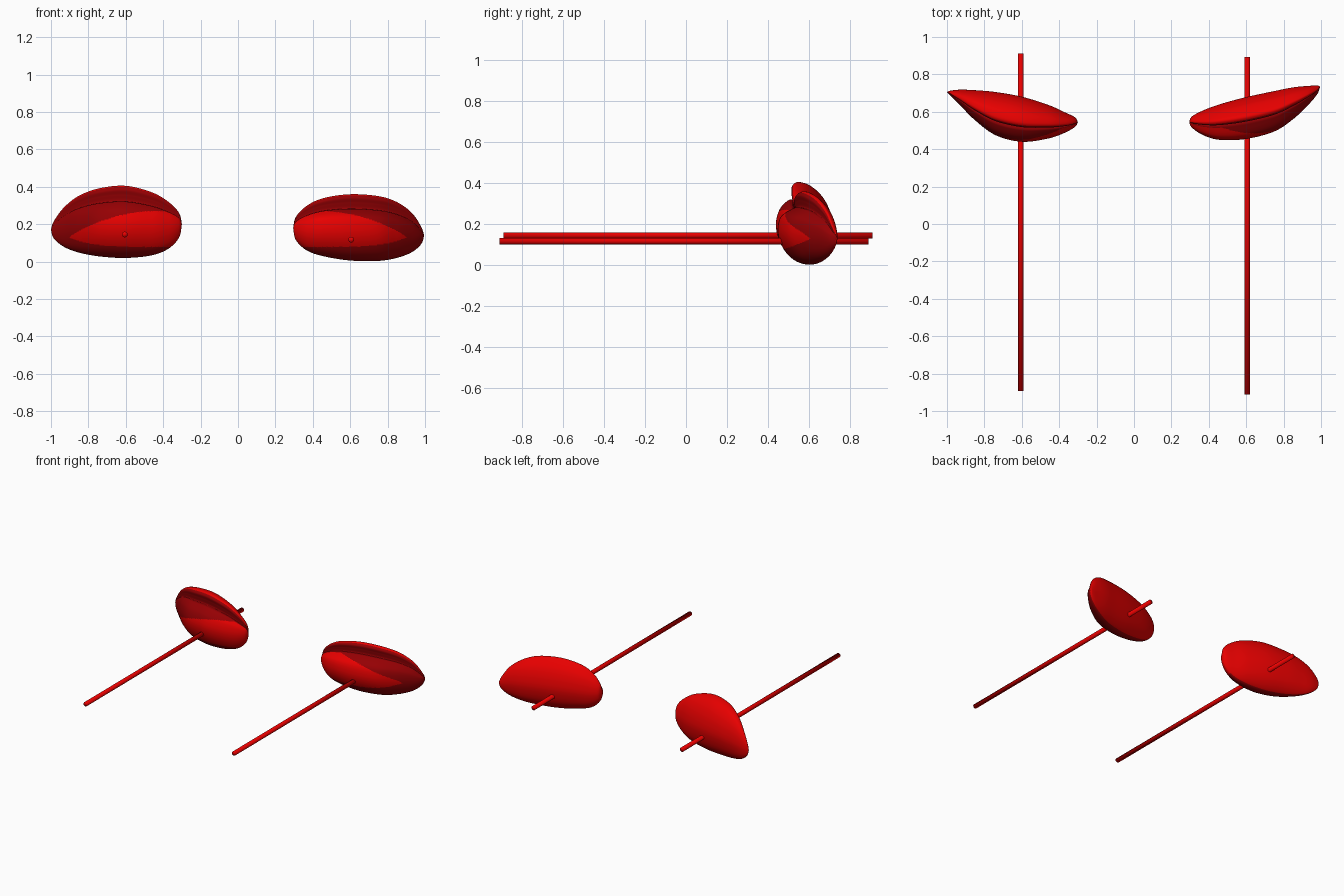
import bpy, bmesh, math
from mathutils import Vector

if "Cube" in bpy.data.objects:
    bpy.data.objects.remove(bpy.data.objects["Cube"])


def material(name, colour):
    m = bpy.data.materials.new(name)
    m.diffuse_color = (*colour, 1)
    m.use_nodes = True
    m.node_tree.nodes["Principled BSDF"].inputs["Base Color"].default_value = m.diffuse_color
    return m


red = material("bright red", (0.8, 0.0, 0.0))
dark = material("dark red", (0.3, 0.0, 0.001))


def spline(pts, steps, closed):
    """Catmull-Rom samples through points of any size."""
    n = len(pts)
    get = (lambda i: Vector(pts[i % n])) if closed else (lambda i: Vector(pts[max(0, min(n - 1, i))]))
    out = []
    for i in range(n if closed else n - 1):
        a, b, c, d = get(i - 1), get(i), get(i + 1), get(i + 2)
        for s in range(steps):
            t = s / steps
            out.append(0.5 * (2 * b + (c - a) * t + (2 * a - 5 * b + 4 * c - d) * t * t
                              + (3 * b - a - 3 * c + d) * t ** 3))
    if not closed:
        out.append(Vector(pts[-1]))
    return out


SUB = 14


def section(rim):
    """Cross-section (front-back, up) with a lower lip, a groove and an upper rim."""
    return spline([(1, .42), (.96, .64), (.83, .83), (.64, .96), (rim + .1, 1.0),
                   (rim, .95), (rim + .02, .87), (rim + .03, .785), (rim - .08, .77),
                   (.08, .66), (0, .48), (.05, .29), (.22, .11), (.45, .01),
                   (.68, .01), (.9, .17)], SUB, True)


def in_lens(x, z):
    """True inside the bright lens-shaped face on the front lip."""
    t = (.9 - abs(x)) / .6
    if t < 0:
        return False
    top = .13 + .14 * math.sin(min(t, 1) * 2.05) ** .8
    return .078 + .05 * max(0, 1 - t) ** 5 < z < top


def shell(name, stations, rim):
    # loft the section along x
    boxes = [(s[0], s[1], s[2]) for s in stations]
    heights = [(s[3], s[4]) for s in stations]
    sec = section(rim)
    n = len(sec)
    bm = bmesh.new()
    rings = []
    for (x, yb, yf), (zt, zb) in zip(spline(boxes, 20, False), spline(heights, 20, False)):
        rings.append([bm.verts.new((x, yf + a * (yb - yf), zb + b * (zt - zb))) for a, b in sec])
    for r, s in zip(rings, rings[1:]):
        for i in range(n):
            f = bm.faces.new((r[i], r[(i + 1) % n], s[(i + 1) % n], s[i]))
            # front side is dark except for the lens on the lip
            c = f.calc_center_median()
            front = 4 * SUB + SUB // 2 <= i < 14 * SUB
            lip = i >= 8 * SUB
            f.material_index = int(front and not (lip and in_lens(c.x, c.z)))
    bmesh.ops.remove_doubles(bm, verts=bm.verts, dist=0.0002)
    bmesh.ops.recalc_face_normals(bm, faces=bm.faces)
    me = bpy.data.meshes.new(name)
    bm.to_mesh(me)
    bm.free()
    me.materials.append(red)
    me.materials.append(dark)
    ob = bpy.data.objects.new(name, me)
    bpy.context.collection.objects.link(ob)
    bpy.ops.object.select_all(action='DESELECT')
    ob.select_set(True)
    bpy.context.view_layer.objects.active = ob
    bpy.ops.object.shade_smooth_by_angle(angle=math.radians(40))


def rod(name, x, y, z):
    bpy.ops.mesh.primitive_cylinder_add(vertices=16, radius=0.0155, depth=1.805,
                                        location=(x, y, z), rotation=(math.pi / 2, 0, 0))
    ob = bpy.context.object
    ob.name = name
    ob.data.materials.append(red)
    bpy.ops.object.shade_smooth()


# stations: x, back y, front y, top z, bottom z
shell("left_shell", [
    (-1.0, .705, .705, .17, .17), (-.985, .712, .69, .215, .125), (-.93, .718, .635, .29, .08),
    (-.85, .715, .555, .352, .05), (-.74, .705, .475, .392, .03), (-.6, .68, .44, .405, .022),
    (-.46, .637, .457, .37, .036), (-.37, .597, .488, .318, .072), (-.315, .57, .52, .26, .13),
    (-.3, .545, .545, .2, .2)], .33)
shell("right_shell", [
    (.295, .545, .545, .18, .18), (.31, .575, .515, .24, .115), (.37, .607, .475, .3, .06),
    (.46, .64, .45, .34, .03), (.6, .678, .455, .36, .008), (.75, .71, .495, .35, .006),
    (.85, .73, .56, .318, .022), (.93, .738, .635, .26, .052), (.98, .74, .695, .185, .095),
    (.995, .735, .735, .14, .14)], .42)

# thin rods running through the shells
rod("left_rod", -.605, .01, .145)
rod("right_rod", .605, -.01, .117)
